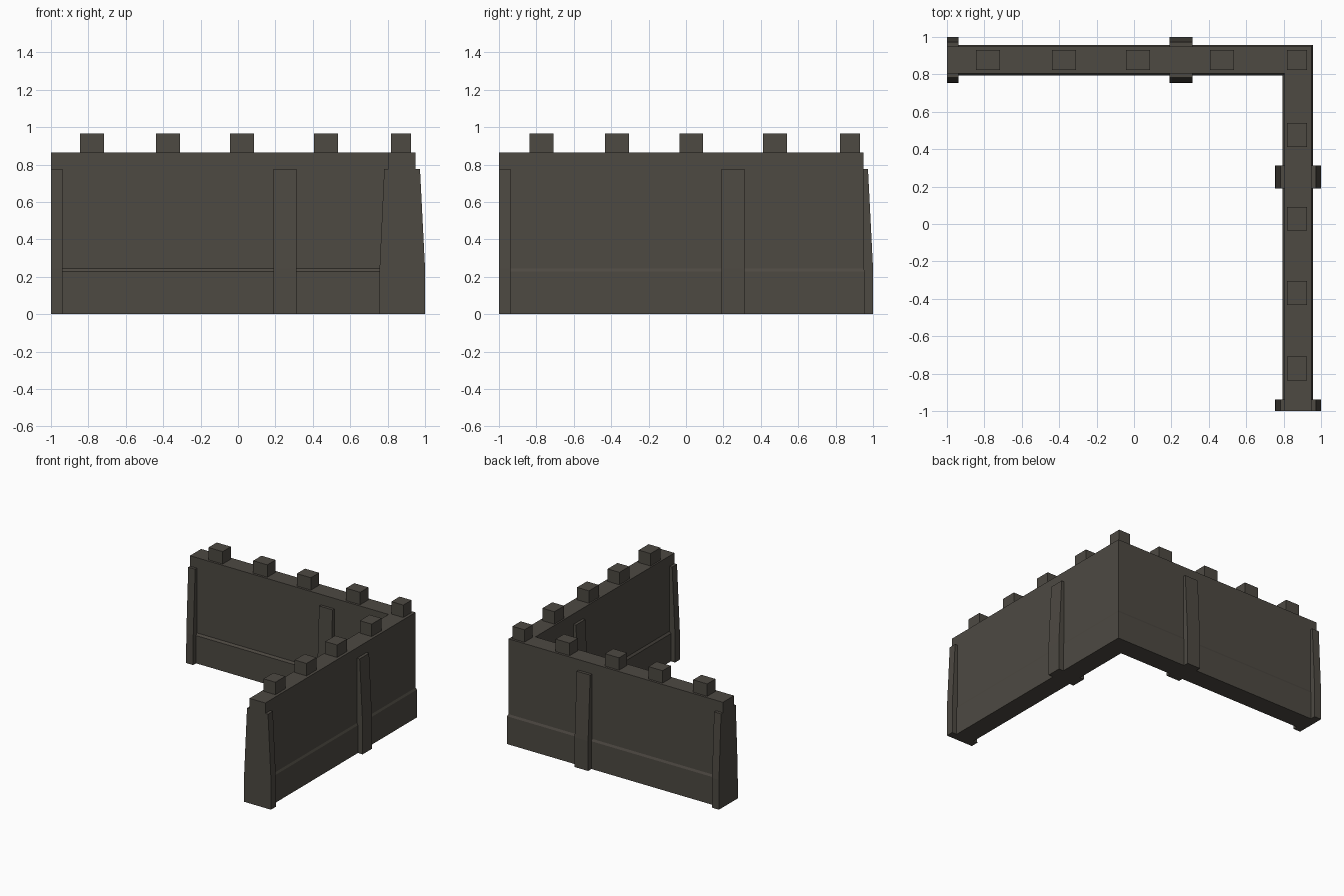
import bpy
import bmesh

if "Cube" in bpy.data.objects:
    bpy.data.objects.remove(bpy.data.objects["Cube"])

# One dark stone colour for the whole wall
stone = bpy.data.materials.new("dark_stone")
stone.diffuse_color = (0.075, 0.067, 0.055, 1)
stone.use_nodes = True
stone.node_tree.nodes["Principled BSDF"].inputs["Base Color"].default_value = stone.diffuse_color


def loft(name, rings):
    """Closed solid through a stack of rings with equal point counts."""
    bm = bmesh.new()
    loops = [[bm.verts.new(p) for p in ring] for ring in rings]
    n = len(loops[0])
    for a, b in zip(loops, loops[1:]):
        for k in range(n):
            m = (k + 1) % n
            bm.faces.new((a[k], a[m], b[m], b[k]))
    bm.faces.new(loops[0][::-1])
    bm.faces.new(loops[-1])
    bmesh.ops.recalc_face_normals(bm, faces=bm.faces)
    mesh = bpy.data.meshes.new(name)
    bm.to_mesh(mesh)
    bm.free()
    mesh.materials.append(stone)
    obj = bpy.data.objects.new(name, mesh)
    bpy.context.collection.objects.link(obj)
    return obj


def corner_ring(inner, outer, z):
    """L-shaped footprint with both arms ending at -1."""
    return [(-1, inner, z), (inner, inner, z), (inner, -1, z),
            (outer, -1, z), (outer, outer, z), (-1, outer, z)]


# Corner wall: thicker plinth, sloped ledge, upper wall
loft("corner_wall", [corner_ring(0.793, 0.957, 0),
                     corner_ring(0.793, 0.957, 0.228),
                     corner_ring(0.805, 0.949, 0.245),
                     corner_ring(0.805, 0.949, 0.863)])

# Tapered buttresses crossing both arms, upright at the foot
profile = [(0.755, 0), (1.0, 0), (1.0, 0.245), (0.973, 0.777),
           (0.782, 0.777), (0.757, 0.245)]
for start, end in ((-1.0, -0.937), (0.19, 0.312)):
    loft("buttress_back_arm", [[(s, d, z) for d, z in profile] for s in (start, end)])
    loft("buttress_side_arm", [[(d, s, z) for d, z in profile] for s in (start, end)])


def merlon(name, x0, x1, y0, y1):
    loft(name, [[(x0, y0, z), (x1, y0, z), (x1, y1, z), (x0, y1, z)]
                for z in (0.855, 0.965)])


# Square merlons along each arm, plus one shared at the corner
LO, HI, HALF = 0.818, 0.926, 0.064
for c in (-0.78, -0.374, 0.022, 0.47):
    merlon("merlon_back_arm", c - HALF, c + HALF, LO + 0.005, HI + 0.004)
for c in (-0.773, -0.369, 0.028, 0.477):
    merlon("merlon_side_arm", LO, HI, c - HALF, c + HALF)
merlon("merlon_corner", LO, HI, LO + 0.005, HI + 0.004)
